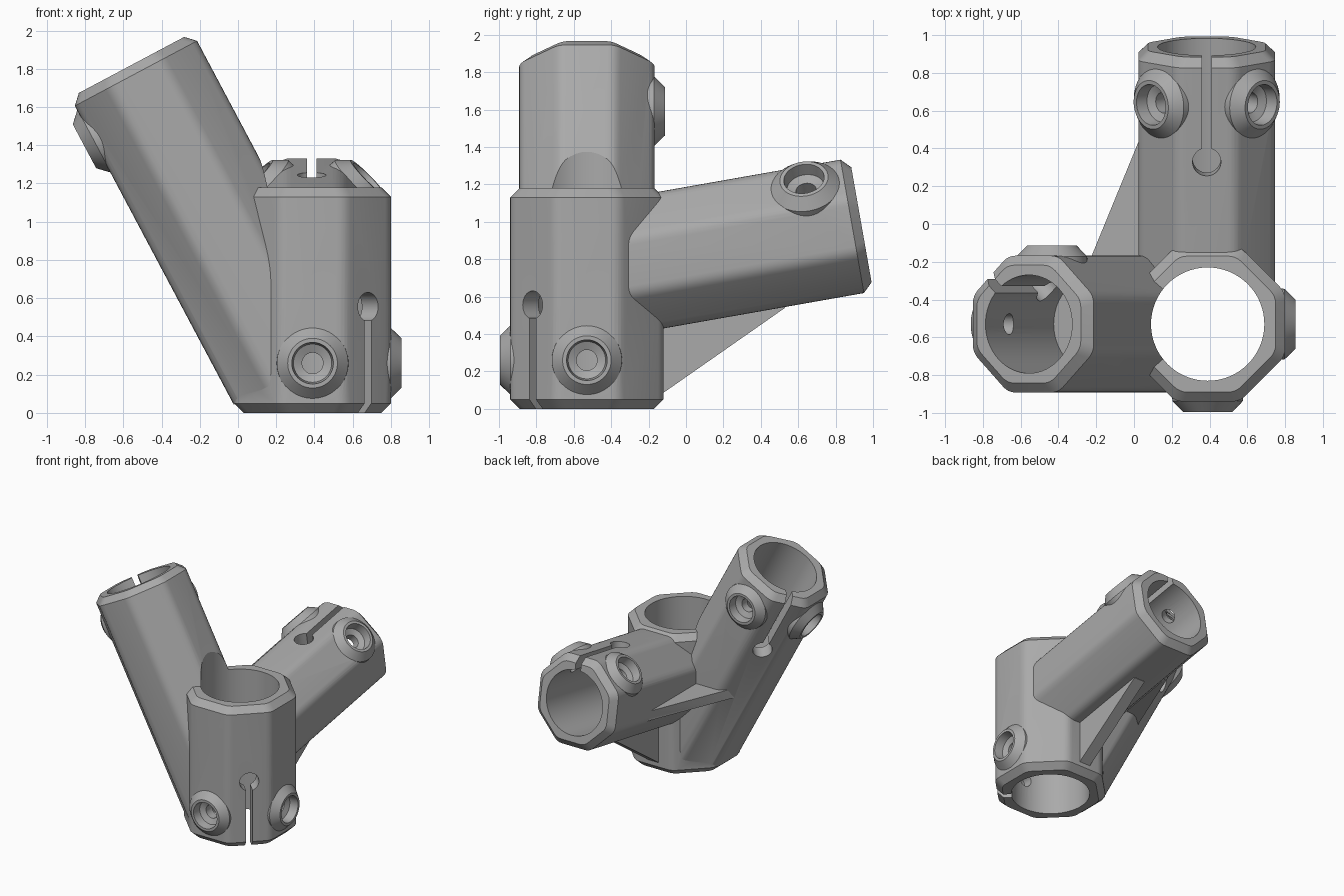
import bpy, bmesh, math
from mathutils import Matrix, Vector

cube = bpy.data.objects.get("Cube")
if cube:
    bpy.data.objects.remove(cube, do_unlink=True)

grey = bpy.data.materials.new("mid grey")
grey.use_nodes = True
colour = (0.4, 0.4, 0.4, 1)
grey.diffuse_color = colour
grey.node_tree.nodes["Principled BSDF"].inputs["Base Color"].default_value = colour


def circle(r, z, n=64):
    return [Vector((r * math.cos(math.tau * i / n), r * math.sin(math.tau * i / n), z))
            for i in range(n)]


def octagon(r, z, fillet=0.1, steps=4):
    """Octagon of inradius r with rounded corners."""
    pts = []
    corner = (r - fillet) / math.cos(math.pi / 8)
    for k in range(8):
        mid = (k + 0.5) * math.pi / 4
        for s in range(steps + 1):
            a = (k + s / steps) * math.pi / 4
            pts.append(Vector((corner * math.cos(mid) + fillet * math.cos(a),
                               corner * math.sin(mid) + fillet * math.sin(a), z)))
    return pts


def loft(name, rings, matrix=Matrix()):
    """Closed solid skinned through equal rings of points."""
    bm = bmesh.new()
    loops = [[bm.verts.new(matrix @ p) for p in ring] for ring in rings]
    n = len(loops[0])
    for a, b in zip(loops, loops[1:]):
        for i in range(n):
            bm.faces.new((a[i], a[(i + 1) % n], b[(i + 1) % n], b[i]))
    bm.faces.new(loops[0][::-1])
    bm.faces.new(loops[-1])
    bmesh.ops.recalc_face_normals(bm, faces=bm.faces)
    mesh = bpy.data.meshes.new(name)
    bm.to_mesh(mesh)
    bm.free()
    obj = bpy.data.objects.new(name, mesh)
    bpy.context.collection.objects.link(obj)
    mesh.materials.append(grey)
    return obj


def prism(name, points, offset):
    pts = [Vector(p) for p in points]
    return loft(name, [pts, [p + Vector(offset) for p in pts]])


def box(name, lo, hi, matrix):
    ring = [(lo[0], lo[1]), (hi[0], lo[1]), (hi[0], hi[1]), (lo[0], hi[1])]
    return loft(name, [[Vector((x, y, z)) for x, y in ring] for z in (lo[2], hi[2])], matrix)


def frame(origin, axis, side):
    """Local z points out of the clamp end, local x points at the slot."""
    z = Vector(axis).normalized()
    x = Vector(side)
    x = (x - z * x.dot(z)).normalized()
    m = Matrix((x, z.cross(x), z)).transposed().to_4x4()
    m.translation = Vector(origin)
    return m


solids, cutters = [], []
CHAMFER = 0.05


def clamp_tube(name, m, outer, inner, length, bore, far_chamfer):
    # octagonal sleeve with chamfered mouth
    rings = [octagon(outer - CHAMFER, 0), octagon(outer, -CHAMFER)]
    if far_chamfer:
        rings += [octagon(outer, CHAMFER - length), octagon(outer - CHAMFER, -length)]
    else:
        rings += [octagon(outer, -length)]
    solids.append(loft(name, rings, m))
    cutters.append(loft(name + "_bore", [circle(inner, 0.1), circle(inner, -bore)], m))
    # relief slot ending in a round hole
    cutters.append(box(name + "_slot", (inner * 0.6, -0.025, -0.55),
                       (outer + 0.1, 0.025, 0.1), m))
    radial = m @ Matrix.Translation((0, 0, -0.555)) @ Matrix.Rotation(math.pi / 2, 4, 'Y')
    cutters.append(loft(name + "_slot_hole", [circle(0.075, inner * 0.6),
                                              circle(0.075, outer + 0.1)], radial))
    # screw bosses on both facets beside the slot
    for side in (-1, 1):
        b = (m @ Matrix.Translation((0, 0, -0.26)) @ Matrix.Rotation(side * math.pi / 4, 4, 'Z')
             @ Matrix.Rotation(math.pi / 2, 4, 'Y'))
        top = outer + 0.055
        solids.append(loft(name + "_boss", [circle(0.19, outer - 0.07), circle(0.187, outer - 0.003),
                                            circle(0.13, top)], b))
        cutters.append(loft(name + "_screw_hole",
                            [circle(0.055, inner * 0.6), circle(0.055, top - 0.09),
                             circle(0.1, top - 0.07), circle(0.11, top + 0.01)], b))


lean, rise = math.radians(28), math.radians(10)
c, s = math.cos(lean), math.sin(lean)
clamp_tube("upright_tube", frame((0.39, -0.53, 0), (0, 0, -1), (1, -1, 0)),
           0.41, 0.3, 1.18, 1.7, True)
clamp_tube("leaning_tube", frame((-0.557, -0.53, 1.82), (-s, 0, c), (-c, 1, -s)),
           0.362, 0.26, 1.82, 0.77, False)
clamp_tube("rear_tube", frame((0.385, 0.938, 0.984), (0, math.cos(rise), math.sin(rise)), (0, 0, 1)),
           0.362, 0.26, 1.38, 0.77, False)

# stiffening webs between the tubes
solids.append(prism("lower_web", [(0.34, -0.2, 0.03), (0.34, 0.53, 0.54),
                                  (0.34, 0.5, 0.7), (0.34, -0.2, 0.7)], (0.1, 0, 0)))
solids.append(prism("side_web", [(0.12, 0.67, 0.74), (-0.27, -0.28, 0.74),
                                 (-0.1, -0.4, 0.74), (0.25, -0.2, 0.74), (0.25, 0.6, 0.74)],
                    (0, 0, 0.08)))

# fuse the solids, then cut bores, slots and screw holes
body = solids.pop(0)
body.name = "tube_joint"
for op, parts in (('UNION', solids), ('DIFFERENCE', cutters)):
    for part in parts:
        mod = body.modifiers.new("combine", 'BOOLEAN')
        mod.operation, mod.object, mod.solver = op, part, 'EXACT'
mesh = bpy.data.meshes.new_from_object(body.evaluated_get(bpy.context.evaluated_depsgraph_get()))
body.modifiers.clear()
body.data = mesh
for part in solids + cutters:
    bpy.data.objects.remove(part, do_unlink=True)

bpy.ops.object.select_all(action='DESELECT')
body.select_set(True)
bpy.context.view_layer.objects.active = body
bpy.ops.object.shade_smooth_by_angle(angle=math.radians(25))
